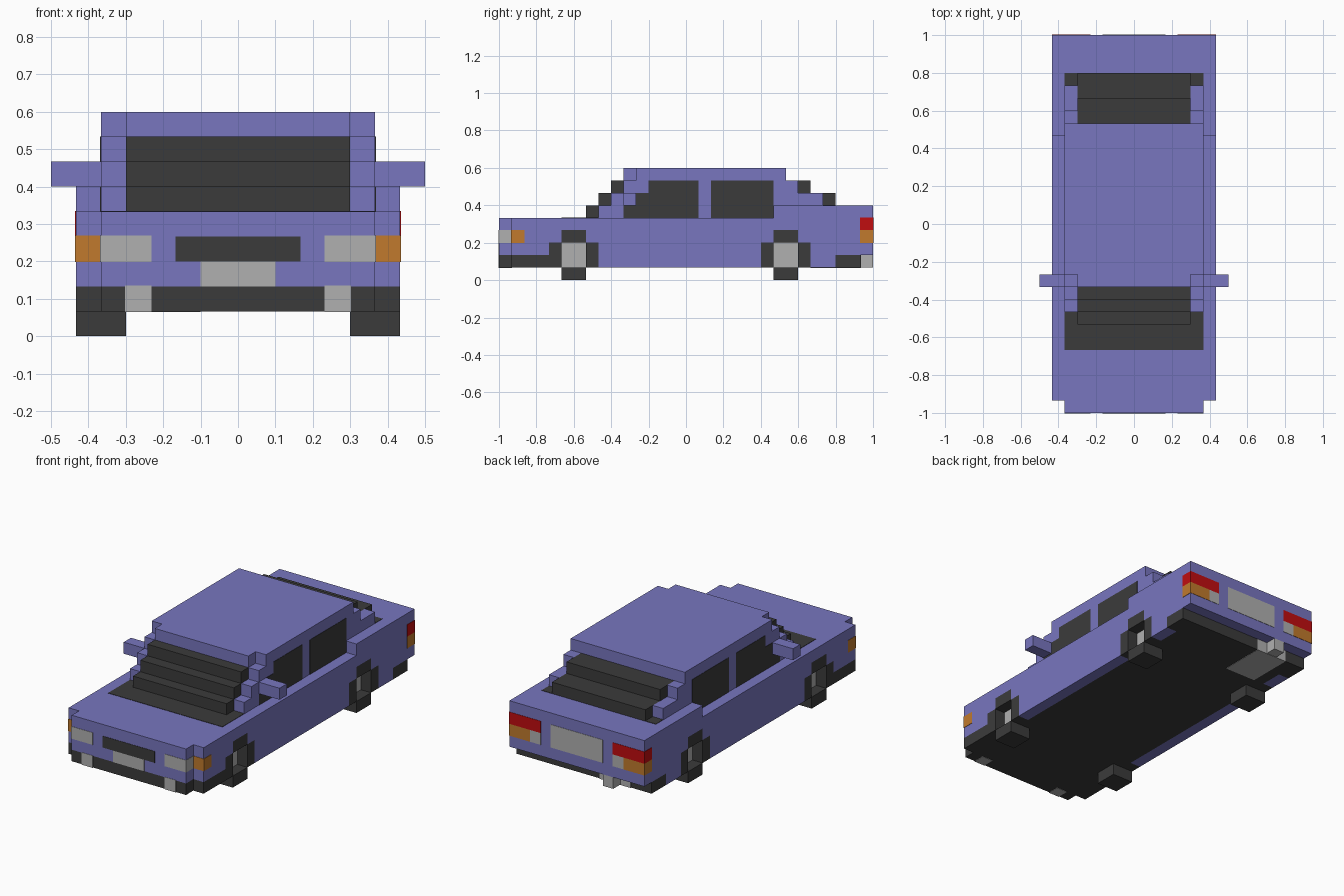
import bpy, bmesh

cube = bpy.data.objects.get("Cube")
if cube:
    bpy.data.objects.remove(cube, do_unlink=True)

U = 1 / 15      # one block of the blocky grid
E = 0.03        # how far painted details stand proud, in blocks


def material(name, rgb):
    m = bpy.data.materials.new(name)
    m.diffuse_color = (*rgb, 1)
    m.use_nodes = True
    bsdf = next(n for n in m.node_tree.nodes if n.type == 'BSDF_PRINCIPLED')
    bsdf.inputs["Base Color"].default_value = (*rgb, 1)
    return m


BLUE = material("periwinkle paint", (0.188, 0.181, 0.522))
DARK = material("charcoal", (0.044, 0.044, 0.044))
GREY = material("light grey", (0.434, 0.434, 0.434))
ORANGE = material("amber", (0.533, 0.195, 0.026))
RED = material("red", (0.527, 0.004, 0.005))


def rect(y0, y1, z0, z1, grow=0):
    """Rectangle in the side plane, optionally grown on all edges."""
    y0, y1, z0, z1 = y0 - grow, y1 + grow, z0 - grow, z1 + grow
    return [(y0, z0), (y1, z0), (y1, z1), (y0, z1)]


def part(name, mat, x0, x1, *profiles, mirror=False):
    """Extrude side profiles (y, z) from x0 to x1, in blocks."""
    bm = bmesh.new()
    for profile in profiles:
        face = bm.faces.new([bm.verts.new((x0 * U, y * U, z * U)) for y, z in profile])
        ext = bmesh.ops.extrude_face_region(bm, geom=[face], use_keep_orig=True)
        moved = [v for v in ext["geom"] if isinstance(v, bmesh.types.BMVert)]
        bmesh.ops.translate(bm, verts=moved, vec=((x1 - x0) * U, 0, 0))
    bmesh.ops.recalc_face_normals(bm, faces=bm.faces[:])
    mesh = bpy.data.meshes.new(name)
    bm.to_mesh(mesh)
    bm.free()
    mesh.materials.append(mat)
    ob = bpy.data.objects.new(name, mesh)
    bpy.context.collection.objects.link(ob)
    if mirror:
        mod = ob.modifiers.new("Mirror", 'MIRROR')
        mod.use_mirror_merge = False
    return ob


def lamp(name, mat, x0, x1, y0, y1, z0, z1, mirror=True):
    """Block set into the body, slightly proud of it on every side."""
    return part(name, mat, x0 - E, x1 + E, rect(y0, y1, z0, z1, E), mirror=mirror)


# Body core, boot and underbody
part("body_core", BLUE, -5.5, 5.5,
     [(-15, 2), (15, 2), (15, 6), (7, 6), (7, 5), (-15, 5)])
part("underbody", DARK, -5.5, 5.5, rect(-15, 14, 1, 2))

# Outer flanks with stepped wheel openings
part("flank", BLUE, 5.5, 6.5,
     [(-14, 2), (-11, 2), (-11, 3), (-10, 3), (-10, 4), (-8, 4), (-8, 3), (-7, 3),
      (-7, 1), (6, 1), (6, 3), (7, 3), (7, 4), (9, 4), (9, 3), (10, 3),
      (10, 1), (12, 1), (12, 2), (15, 2), (15, 6), (7, 6), (7, 5), (-14, 5)],
     mirror=True)
part("bumper_corner", DARK, 5.5, 6.5, rect(-14, -11, 1, 2), rect(12, 14, 1, 2),
     mirror=True)

# Wheels, recessed hubs and dark arches
for end, y in (("front", -10), ("rear", 7)):
    part(end + "_wheel_arch", DARK, 5.5, 6.5, rect(y - 1, y, 1, 3),
         rect(y, y + 2, 3, 4), rect(y + 2, y + 3, 1, 3), mirror=True)
    part(end + "_tyre", DARK, 4.5, 6.5, rect(y, y + 2, 0, 1), mirror=True)
    part(end + "_hub", GREY, 5.4, 5.5 + E, rect(y, y + 2, 1, 3), mirror=True)

# Cabin: stepped glass in the middle, side walls and roof
part("windscreen_and_rear_glass", DARK, -4.5, 4.5,
     [(-8, 5), (-8, 6), (-7, 6), (-7, 7), (-6, 7), (-6, 8),
      (10, 8), (10, 7), (12, 7), (12, 5)])
part("cabin_side", BLUE, 4.5, 5.5,
     [(-7, 5), (-7, 6), (-6, 6), (-6, 7), (-5, 7), (-5, 8), (-4, 8), (-4, 9),
      (8, 9), (8, 8), (9, 8), (9, 7), (11, 7), (11, 5)], mirror=True)
part("roof", BLUE, -4.5, 4.5, rect(-5, 8, 8, 9))
part("side_windows", DARK, 5.45, 5.5 + E,
     [(-5, 5), (1, 5), (1, 8), (-3, 8), (-3, 7), (-4, 7), (-4, 6), (-5, 6)],
     rect(2, 7, 5, 8), mirror=True)
part("door_mirror", BLUE, 5.5, 7.5, rect(-5, -4, 6, 7), mirror=True)

# Dark panels at the foot of the front and rear glass
part("cowl_panel", DARK, -5.5, 5.5, rect(-10, -7, 4.95, 5 + E))
part("rear_shelf_panel", DARK, -5.5, 5.5, rect(11, 12, 5.95, 6 + E))

# Front details
lamp("headlamp", GREY, 3.5, 5.5, -15, -14, 3, 4)
lamp("front_indicator", ORANGE, 5.5, 6.5, -14, -13, 3, 4)
lamp("fog_lamp", GREY, 3.5, 4.5, -15, -14, 1, 2)
part("grille", DARK, -2.5, 2.5, rect(-15 - E, -14.95, 3, 4))
part("front_plate", GREY, -1.5, 1.5, rect(-15 - E, -14.95, 2, 3))

# Rear details
lamp("tail_lamp", RED, 3.5, 6.5, 14, 15, 4 + E, 5)
lamp("rear_indicator", ORANGE, 4.5 + E, 6.5, 14, 15, 3, 4 - E)
lamp("reversing_lamp", GREY, 3.5, 4.5 - E, 14, 15, 3, 4 - E)
part("rear_plate", GREY, -2.5, 2.5, rect(14.95, 15 + E, 3, 5))

# Exhaust
part("silencer", GREY, -4.5, -1.5, rect(10, 14 + E, 1 - E, 2))
part("exhaust_pipe", GREY, -3.5, -2.5, rect(14, 15, 1, 2))
